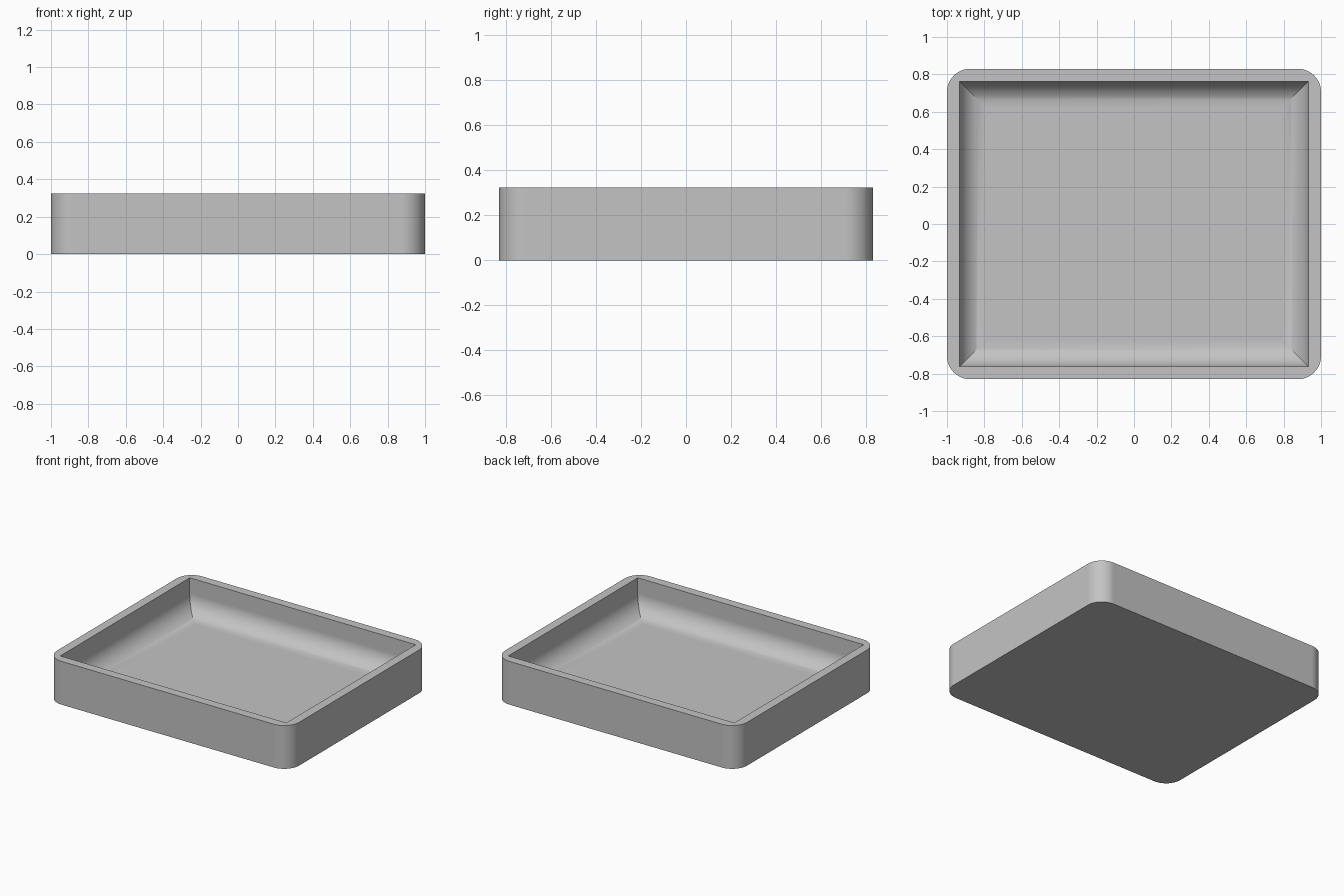
import bpy
import bmesh
import math

WIDTH, DEPTH, HEIGHT = 2.0, 1.66, 0.323
WALL = 0.067          # wall and floor thickness
CORNER = 0.125        # outer corner radius
FILLET = 0.14         # radius between inner walls and floor
STEPS = 20

if "Cube" in bpy.data.objects:
    bpy.data.objects.remove(bpy.data.objects["Cube"], do_unlink=True)

grey = bpy.data.materials.new("plain grey")
grey.use_nodes = True
colour = (0.55, 0.55, 0.55, 1)
grey.diffuse_color = colour
grey.node_tree.nodes["Principled BSDF"].inputs["Base Color"].default_value = colour


def loft(name, rings):
    """Closed solid through equal-length rings of points, bottom to top."""
    bm = bmesh.new()
    loops = [[bm.verts.new(p) for p in ring] for ring in rings]
    n = len(loops[0])
    for low, high in zip(loops, loops[1:]):
        for i in range(n):
            j = (i + 1) % n
            bm.faces.new((low[i], low[j], high[j], high[i]))
    bm.faces.new(loops[0][::-1])
    bm.faces.new(loops[-1])
    bmesh.ops.recalc_face_normals(bm, faces=bm.faces)
    mesh = bpy.data.meshes.new(name)
    bm.to_mesh(mesh)
    bm.free()
    mesh.materials.append(grey)
    obj = bpy.data.objects.new(name, mesh)
    bpy.context.collection.objects.link(obj)
    return obj


def rounded_ring(z):
    """Rounded rectangle outline of the tray."""
    points = []
    for k, (sx, sy) in enumerate(((1, 1), (-1, 1), (-1, -1), (1, -1))):
        cx, cy = sx * (WIDTH / 2 - CORNER), sy * (DEPTH / 2 - CORNER)
        for s in range(STEPS + 1):
            a = (k + s / STEPS) * math.pi / 2
            points.append((cx + CORNER * math.cos(a), cy + CORNER * math.sin(a), z))
    return points


def square_ring(inset, z):
    """Sharp-cornered rectangle inside the walls."""
    x, y = WIDTH / 2 - WALL - inset, DEPTH / 2 - WALL - inset
    return [(x, y, z), (-x, y, z), (-x, -y, z), (x, -y, z)]


# Tray block with rounded upright corners
tray = loft("tray", [rounded_ring(0), rounded_ring(HEIGHT)])

# Hollow with mitred, coved lower edges
cove = []
for s in range(STEPS + 1):
    a = s / STEPS * math.pi / 2
    cove.append(square_ring(FILLET * (1 - math.sin(a)),
                            WALL + FILLET * (1 - math.cos(a))))
hollow = loft("hollow_cutter", cove + [square_ring(0, HEIGHT + 0.1)])

# Cut the hollow, then drop the cutter
cut = tray.modifiers.new("hollow", "BOOLEAN")
cut.operation = "DIFFERENCE"
cut.solver = "EXACT"
cut.object = hollow
bpy.ops.object.select_all(action="DESELECT")
tray.select_set(True)
bpy.context.view_layer.objects.active = tray
bpy.ops.object.modifier_apply(modifier=cut.name)
bpy.data.objects.remove(hollow, do_unlink=True)

# Smooth curves, crisp edges, flat faces
bpy.ops.object.shade_smooth_by_angle(angle=math.radians(25))
weighted = tray.modifiers.new("flat faces", "WEIGHTED_NORMAL")
weighted.keep_sharp = True
